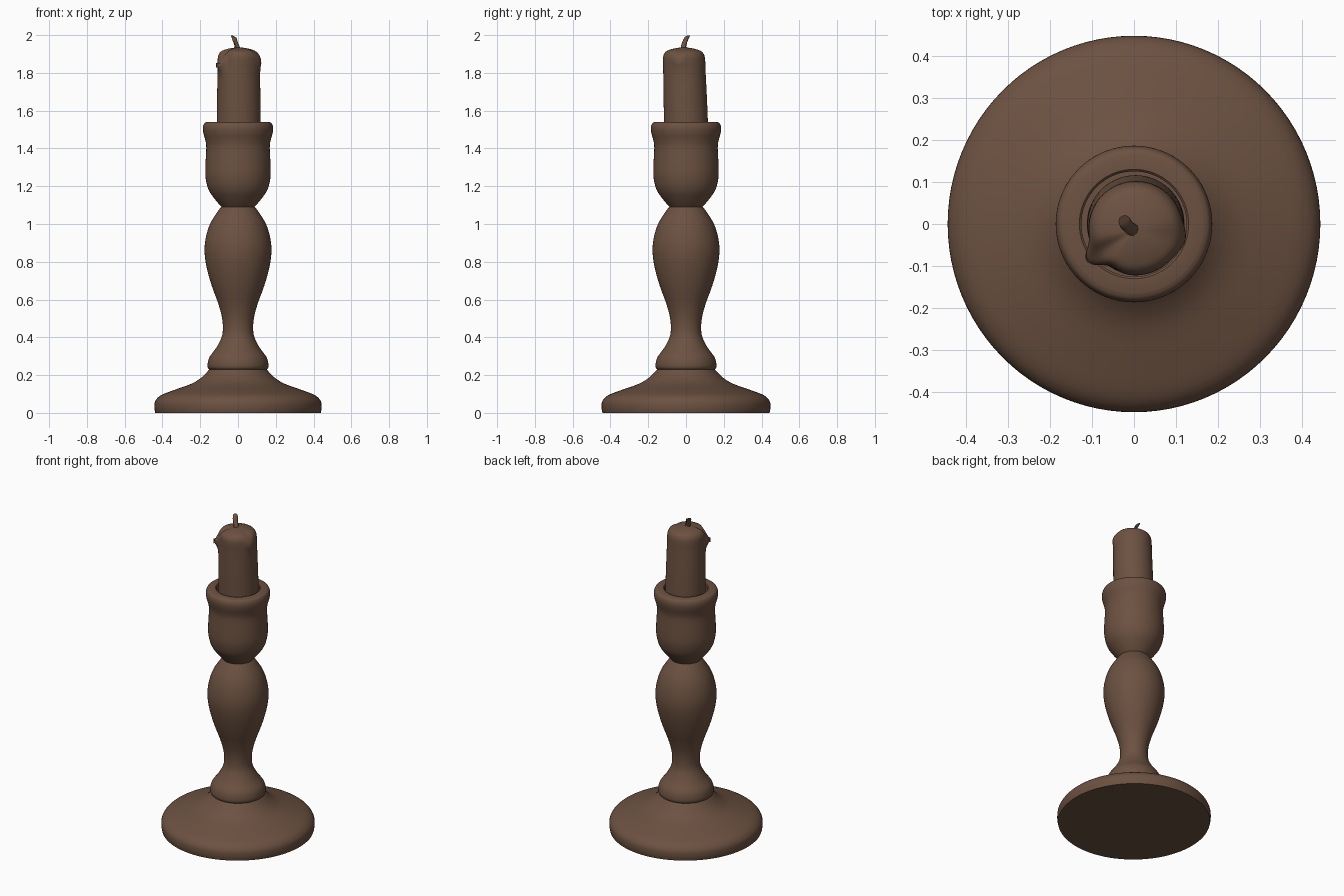
import bpy, bmesh, math
from mathutils import Vector

cube = bpy.data.objects.get("Cube")
if cube:
    bpy.data.objects.remove(cube, do_unlink=True)

brown = bpy.data.materials.new("dark brown")
brown.use_nodes = True
colour = (0.15, 0.083, 0.053, 1)
brown.diffuse_color = colour
brown.node_tree.nodes["Principled BSDF"].inputs["Base Color"].default_value = colour


def smooth_path(points, steps=4):
    """Catmull-Rom curve through the profile points."""
    p = [Vector(q) for q in points]
    p = [p[0]] + p + [p[-1]]
    out = []
    for a, b, c, d in zip(p, p[1:], p[2:], p[3:]):
        for i in range(steps):
            t = i / steps
            out.append(0.5 * (2 * b + (c - a) * t + (2 * a - 5 * b + 4 * c - d) * t**2
                              + (3 * b - a - 3 * c + d) * t**3))
    return out + [p[-1]]


def lathe(name, path, sides=72, shape=None):
    """Spin (radius, z) points round the z axis; shape may move each point."""
    bm = bmesh.new()
    rings = []
    for r, z in path:
        ring = []
        for i in range(sides):
            a = math.tau * i / sides
            co = shape(r, a, z) if shape else (r * math.cos(a), r * math.sin(a), z)
            ring.append(bm.verts.new(co))
        rings.append(ring)
    for lo, hi in zip(rings, rings[1:]):
        for i in range(sides):
            j = (i + 1) % sides
            bm.faces.new((lo[i], lo[j], hi[j], hi[i]))
    bmesh.ops.remove_doubles(bm, verts=bm.verts, dist=0.00005)
    bmesh.ops.holes_fill(bm, edges=bm.edges)
    bmesh.ops.recalc_face_normals(bm, faces=bm.faces)
    mesh = bpy.data.meshes.new(name)
    bm.to_mesh(mesh)
    bm.free()
    mesh.materials.append(brown)
    obj = bpy.data.objects.new(name, mesh)
    bpy.context.collection.objects.link(obj)
    bpy.ops.object.select_all(action='DESELECT')
    obj.select_set(True)
    bpy.context.view_layer.objects.active = obj
    bpy.ops.object.shade_smooth_by_angle(angle=math.radians(40))
    return obj


# Wide round foot
base = lathe("base", smooth_path([
    (0.438, 0), (0.443, 0.03), (0.437, 0.065), (0.405, 0.095), (0.33, 0.124),
    (0.245, 0.155), (0.19, 0.19), (0.15, 0.232)]), sides=96)
base.scale.y = 1.01

# Turned stem with its collar
lathe("stem", smooth_path([
    (0.148, 0.228), (0.159, 0.238), (0.161, 0.26), (0.15, 0.297), (0.115, 0.345),
    (0.087, 0.4), (0.08, 0.45), (0.086, 0.51), (0.105, 0.58), (0.138, 0.67),
    (0.165, 0.765), (0.177, 0.85), (0.171, 0.925), (0.148, 1.0), (0.112, 1.06),
    (0.085, 1.095)]))

# Cup with a rolled rim and a socket for the candle
cup = smooth_path([
    (0.085, 1.088), (0.12, 1.128), (0.155, 1.18), (0.171, 1.24), (0.173, 1.3),
    (0.168, 1.4), (0.172, 1.44), (0.183, 1.48), (0.186, 1.51), (0.179, 1.532),
    (0.165, 1.54)])
lathe("cup", cup + [Vector(q) for q in [(0.13, 1.54), (0.125, 1.535), (0.125, 1.46), (0, 1.46)]])


# Candle, leaning a little, with melted drips round the top edge
def bump(value, centre, width):
    return math.exp(-((value - centre) / width) ** 2)


def angle_bump(a, degrees, width):
    d = (a - math.radians(degrees) + math.pi) % math.tau - math.pi
    return bump(d, 0, width)


def melt(r, a, z):
    edge = r / 0.115
    up = (z - 1.54) / 0.38
    drip = angle_bump(a, -146, 0.22)
    lump = angle_bump(a, -14, 0.3)
    dent = angle_bump(a, -122, 0.2)
    r += edge * (0.03 * drip * bump(z, 1.855, 0.045) + 0.01 * lump * bump(z, 1.865, 0.05)
                 - 0.006 * dent * bump(z, 1.88, 0.06))
    if z > 1.86:
        z -= edge**2 * (0.035 * drip + 0.012 * lump)
    return (r * math.cos(a) + 0.004, r * math.sin(a) - 0.012 * max(up, 0), z)


lathe("candle", [Vector((0.116, 1.46))] + smooth_path([
    (0.116, 1.53), (0.115, 1.65), (0.113, 1.76), (0.112, 1.82), (0.112, 1.86),
    (0.109, 1.89), (0.096, 1.912), (0.07, 1.924), (0.035, 1.932), (0, 1.935)]), shape=melt)

# Bent wick
wick_line = smooth_path([(0, -0.015, 1.92), (-0.006, -0.012, 1.945),
                         (-0.016, -0.004, 1.97), (-0.022, 0.006, 1.99)])


def bend(r, a, k):
    c = wick_line[int(k)]
    return (c.x + r * math.cos(a), c.y + r * math.sin(a), c.z - 0.6 * r * math.cos(a + 0.6))


last = len(wick_line) - 1
wick = [Vector((0.022 if k < 2 else 0.015, k)) for k in range(last + 1)]
lathe("wick", wick + [Vector((0, last))], sides=10, shape=bend)
